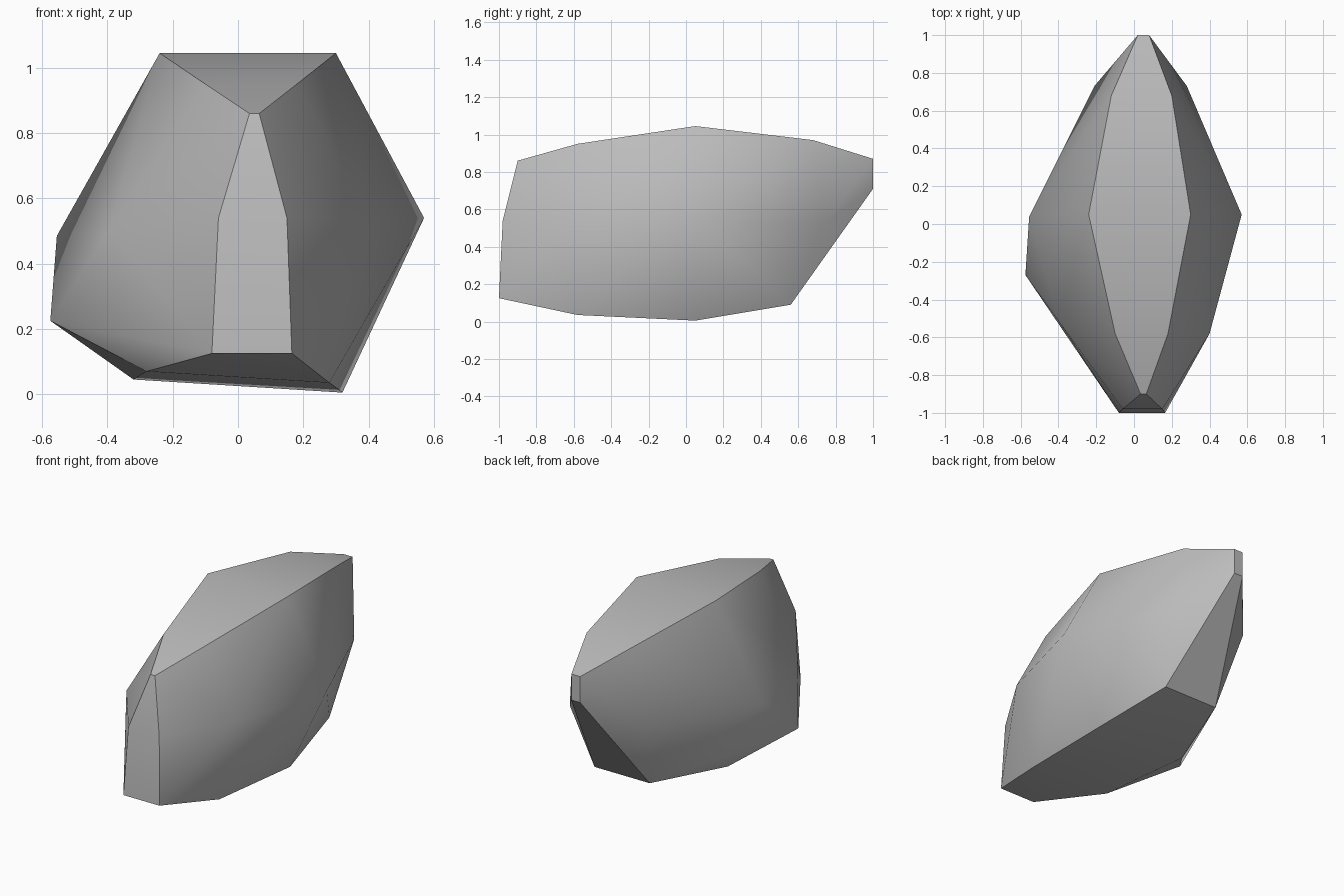
import bpy, bmesh

cube = bpy.data.objects.get("Cube")
if cube:
    bpy.data.objects.remove(cube)

# Stone colour
stone = bpy.data.materials.new("grey_stone")
stone.use_nodes = True
grey = (0.5, 0.5, 0.5, 1)
stone.diffuse_color = grey
stone.node_tree.nodes["Principled BSDF"].inputs["Base Color"].default_value = grey

# Cross-sections from front to back: each level is (left x, right x, y, z)
top = [(.035, .065, -.9, .86), (-.1, .18, -.58, .95), (-.24, .3, .05, 1.045),
       (-.12, .2, .68, .97), (.02, .08, 1, .87)]
middle = [(-.06, .15, -.98, .54), (-.21, .28, .73, .52), (.02, .08, 1, .71)]
base = [(-.08, .165, -1, .125), (-.145, .23, .56, .09)]

bm = bmesh.new()
for x_min, x_max, y, z in top + middle + base:
    for x in (x_min, x_max):
        bm.verts.new((x, y, z))

# Uneven corners on the widest part and the tilted underside
for corner in [(.4, -.58, .54), (.57, .05, .54), (-.555, .04, .485),
               (-.575, -.27, .225), (-.395, -.52, .5),
               (.28, -.58, .035), (.32, .05, .005),
               (-.28, -.58, .07), (-.32, .05, .045)]:
    bm.verts.new(corner)

# Wrap the corners in one closed skin
bmesh.ops.convex_hull(bm, input=bm.verts[:])
bmesh.ops.recalc_face_normals(bm, faces=bm.faces[:])


def side_of(face):
    """Name the facet group a face belongs to."""
    n = face.normal
    if n.z > .7:
        return "top"
    if n.z < -.7:
        return "chamfer" if n.x < -.3 else "base"
    if abs(n.x) < .35:
        if n.y < 0:
            return "front"
        return "back_slope" if n.z < -.3 else "back_tip"
    return "flank"


# Smooth within each facet group, crisp between groups
for face in bm.faces:
    face.smooth = True
for edge in bm.edges:
    a, b = edge.link_faces
    edge.smooth = side_of(a) == side_of(b)

mesh = bpy.data.meshes.new("boulder")
bm.to_mesh(mesh)
bm.free()
mesh.materials.append(stone)
boulder = bpy.data.objects.new("boulder", mesh)
bpy.context.collection.objects.link(boulder)
